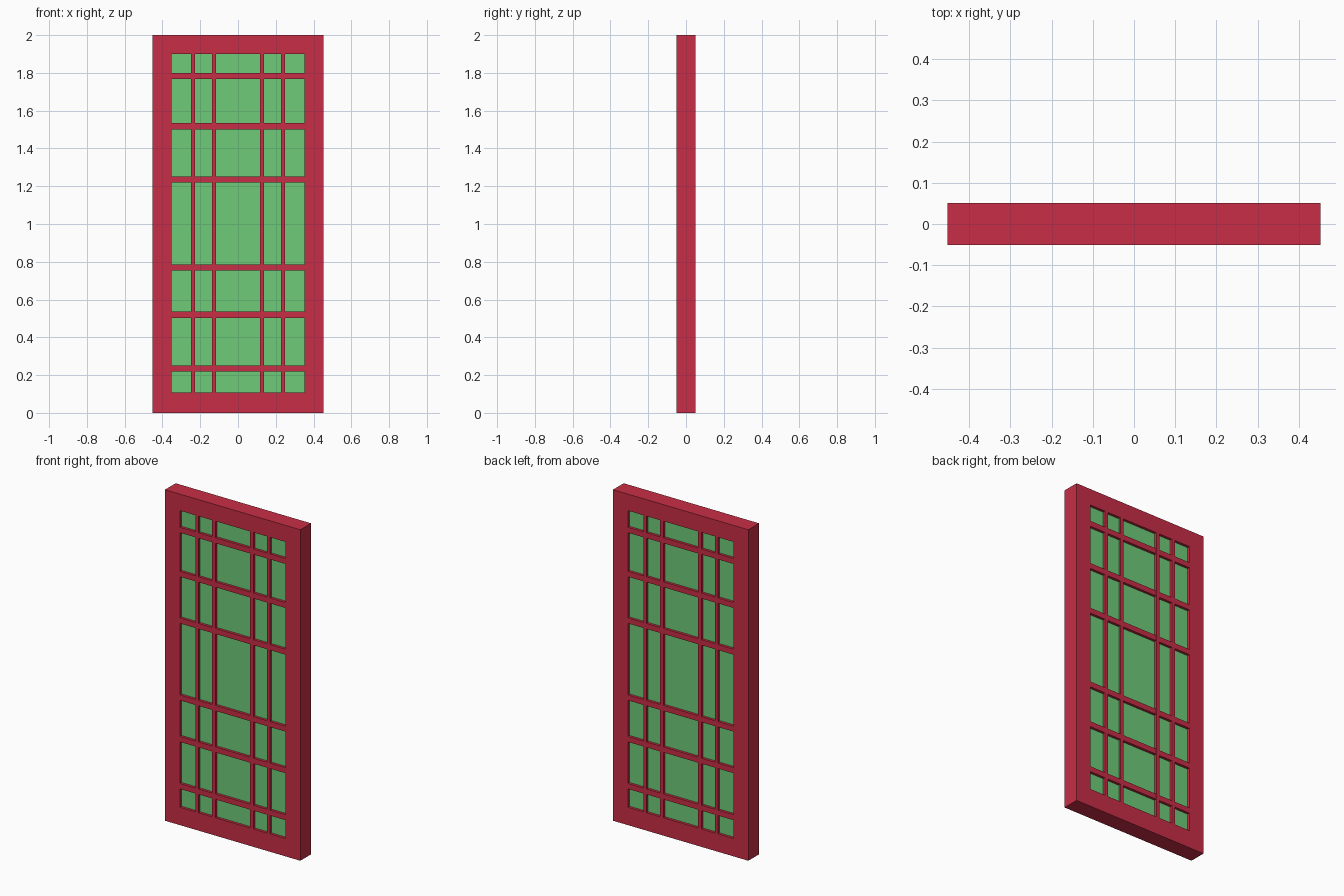
import bpy, bmesh
from mathutils import Matrix, Vector

if "Cube" in bpy.data.objects:
    bpy.data.objects.remove(bpy.data.objects["Cube"])

HALF_W, HEIGHT, HALF_D = 0.4525, 2.0, 0.051     # outer size
IN_X, IN_Z0, IN_Z1 = 0.353, 0.108, 1.90         # opening
GLASS_D = 0.035                                 # half thickness of the pane


def material(name, rgb):
    mat = bpy.data.materials.new(name)
    mat.diffuse_color = (*rgb, 1.0)
    mat.use_nodes = True
    mat.node_tree.nodes["Principled BSDF"].inputs["Base Color"].default_value = mat.diffuse_color
    return mat


red = material("red_paint", (0.58, 0.027, 0.061))
green = material("green_glass", (0.156, 0.60, 0.19))


def box(name, x0, x1, z0, z1, half_d, mat):
    """Axis-aligned box centred on y = 0."""
    bm = bmesh.new()
    centre = Matrix.Translation(Vector(((x0 + x1) / 2, 0, (z0 + z1) / 2)))
    size = Matrix.Diagonal((x1 - x0, 2 * half_d, z1 - z0, 1))
    bmesh.ops.create_cube(bm, size=1, matrix=centre @ size)
    mesh = bpy.data.meshes.new(name)
    bm.to_mesh(mesh)
    bm.free()
    mesh.materials.append(mat)
    obj = bpy.data.objects.new(name, mesh)
    bpy.context.collection.objects.link(obj)
    return obj


# Outer frame: two stiles with rails between them
box("left_stile", -HALF_W, -IN_X, 0, HEIGHT, HALF_D, red)
box("right_stile", IN_X, HALF_W, 0, HEIGHT, HALF_D, red)
box("bottom_rail", -IN_X, IN_X, 0, IN_Z0, HALF_D, red)
box("top_rail", -IN_X, IN_X, IN_Z1, HEIGHT, HALF_D, red)

# Upright glazing bars, mirrored about the centre
for i, x in enumerate((0.127, 0.239)):
    for side, s in (("left", -1), ("right", 1)):
        box(f"{side}_upright_bar_{i + 1}", s * x - 0.011, s * x + 0.011,
            IN_Z0, IN_Z1, HALF_D, red)

# Cross glazing bars, a hair shallower so the crossings stay clean
for i, z in enumerate((0.235, 0.519, 0.77, 1.235, 1.517, 1.783)):
    box(f"cross_bar_{i + 1}", -IN_X, IN_X, z - 0.0165, z + 0.0165,
        HALF_D - 0.0004, red)

# Recessed glass pane
box("glass_pane", -IN_X, IN_X, IN_Z0, IN_Z1, GLASS_D, green)
